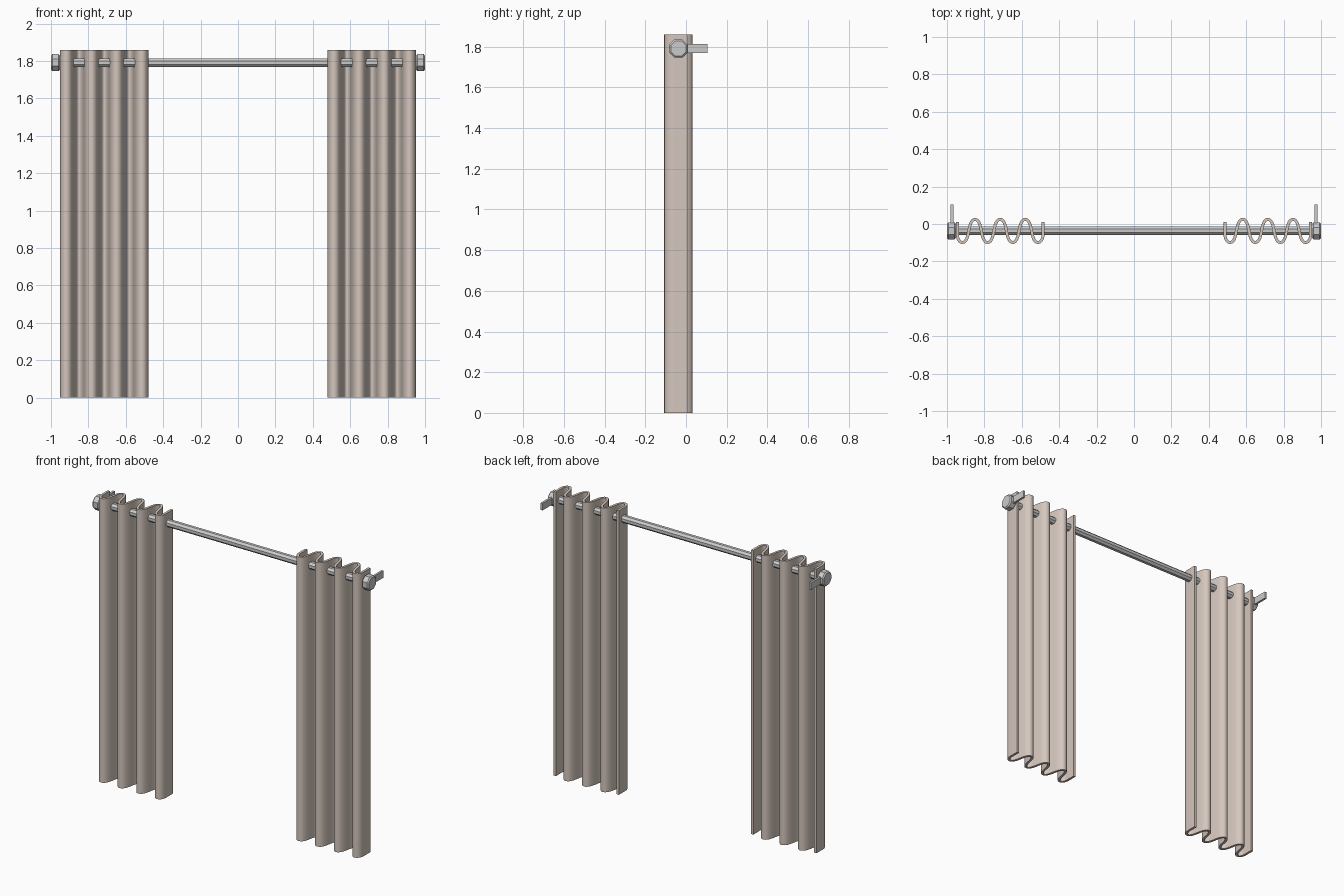
import bpy, bmesh
from math import sin, cos, pi, hypot
from mathutils import Vector

if "Cube" in bpy.data.objects:
    bpy.data.objects.remove(bpy.data.objects["Cube"])

CY, CZ = -0.037, 1.791      # rod axis
HEIGHT, THICK = 1.86, 0.016


def material(name, rgb):
    m = bpy.data.materials.new(name)
    m.diffuse_color = (*rgb, 1)
    m.use_nodes = True
    m.node_tree.nodes["Principled BSDF"].inputs["Base Color"].default_value = m.diffuse_color
    return m


fabric = material("fabric", (0.66, 0.57, 0.51))
metal = material("metal", (0.72, 0.72, 0.71))


def finish(name, bm, mat, smooth=False):
    bmesh.ops.recalc_face_normals(bm, faces=bm.faces[:])
    me = bpy.data.meshes.new(name)
    bm.to_mesh(me)
    bm.free()
    me.materials.append(mat)
    ob = bpy.data.objects.new(name, me)
    bpy.context.collection.objects.link(ob)
    if smooth:
        bpy.ops.object.select_all(action='DESELECT')
        ob.select_set(True)
        bpy.context.view_layer.objects.active = ob
        bpy.ops.object.shade_smooth_by_angle(angle=0.6)
    return ob


def lathe_x(name, profile, sides=8):
    # closed solid of revolution about the rod axis, from (x, radius) pairs
    bm = bmesh.new()
    rings = [[bm.verts.new((x, CY + r * cos((i + .5) * 2 * pi / sides),
                            CZ + r * sin((i + .5) * 2 * pi / sides)))
              for i in range(sides)] for x, r in profile]
    for a, b in zip(rings, rings[1:]):
        for i in range(sides):
            j = (i + 1) % sides
            bm.faces.new((a[i], a[j], b[j], b[i]))
    bm.faces.new(rings[0])
    bm.faces.new(rings[-1])
    return finish(name, bm, metal)


def wave_path():
    # pleats: four front folds, three back folds, straight hems at both ends
    first, last, amp, end = 0.514, 0.917, 0.062, 0.027
    pitch = (last - first) / 3
    pts = []
    n = 24
    for i in range(3 * n + 1):
        t = 2 * pi * i / n
        pts.append((first + pitch * i / n + 0.005 * sin(2 * t),
                    CY - amp * cos(t)))
    hem = [(end * sin(k * pi / 12), CY - amp + 0.04 * (1 - cos(k * pi / 12)))
           for k in range(1, 7)] + [(end, 0.01)]
    left = [(first - x, y) for x, y in reversed(hem)]
    right = [(last + x, y) for x, y in hem]
    return left + pts + right


def curtain(name, side):
    path = wave_path()
    front, back = [], []
    for i, (x, y) in enumerate(path):
        a, b = path[max(i - 1, 0)], path[min(i + 1, len(path) - 1)]
        dx, dy = b[0] - a[0], b[1] - a[1]
        k = THICK / 2 / hypot(dx, dy)
        front.append((x + dy * k, y - dx * k))
        back.append((x - dy * k, y + dx * k))
    bm = bmesh.new()
    cols = [[bm.verts.new((side * p[0], p[1], z))
             for p, z in ((f, 0), (f, HEIGHT), (b, HEIGHT), (b, 0))]
            for f, b in zip(front, back)]
    for a, b in zip(cols, cols[1:]):
        for i in range(4):
            j = (i + 1) % 4
            bm.faces.new((a[i], a[j], b[j], b[i]))
    bm.faces.new(cols[0])
    bm.faces.new(cols[-1])
    return finish(name, bm, fabric, True)


def bracket(name, side):
    bm = bmesh.new()
    bmesh.ops.create_cube(bm, size=1)
    bmesh.ops.scale(bm, vec=Vector((0.014, 0.142, 0.046)), verts=bm.verts[:])
    bmesh.ops.translate(bm, vec=Vector((side * 0.973, 0.034, CZ)), verts=bm.verts[:])
    return finish(name, bm, metal)


# Rod
lathe_x("rod", [(-0.96, 0.0245), (0.96, 0.0245)])

# Curtains, end caps and wall brackets on each side
for label, s in (("left", -1), ("right", 1)):
    curtain(label + "_curtain", s)
    lathe_x(label + "_end_cap", [(s * 0.953, 0.041), (s * 0.959, 0.049),
                                 (s * 0.993, 0.049), (s * 1.0, 0.041)])
    bracket(label + "_bracket", s)
